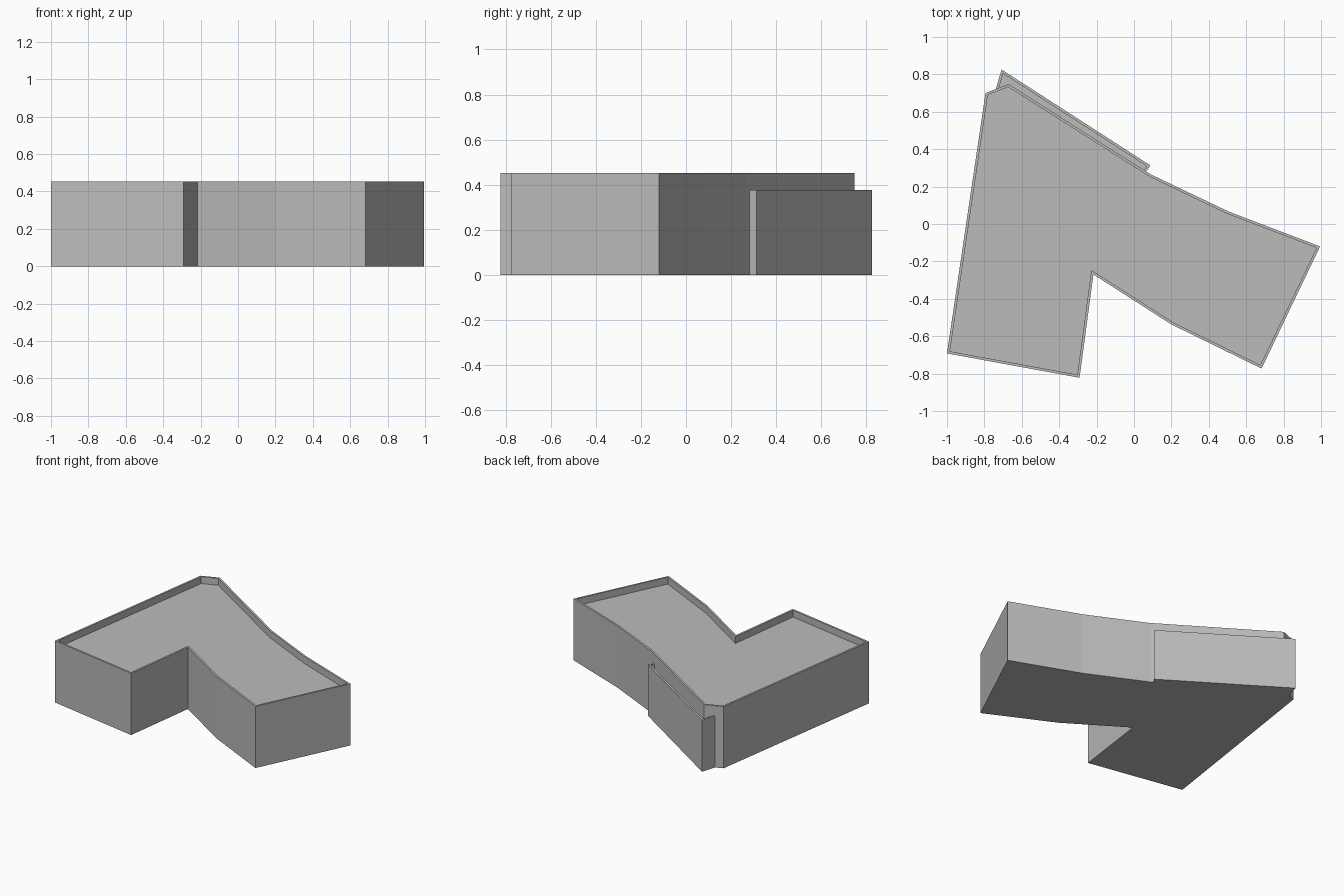
import bpy
import bmesh
from mathutils import Vector

cube = bpy.data.objects.get("Cube")
if cube:
    bpy.data.objects.remove(cube, do_unlink=True)

# One plain grey for the whole building
grey = bpy.data.materials.new("concrete_grey")
grey.use_nodes = True
colour = (0.5, 0.5, 0.5, 1.0)
grey.diffuse_color = colour
bsdf = next(n for n in grey.node_tree.nodes if n.type == "BSDF_PRINCIPLED")
bsdf.inputs["Base Color"].default_value = colour


def parapet_block(name, outline, height, wall=0.014, drop=0.05):
    """Upright prism with a sunken flat roof inside a thin parapet."""
    bm = bmesh.new()
    low = [bm.verts.new((x, y, 0)) for x, y in outline]
    high = [bm.verts.new((x, y, height)) for x, y in outline]
    bm.faces.new(low)
    roof = bm.faces.new(high)
    count = len(outline)
    for i in range(count):
        j = (i + 1) % count
        bm.faces.new((low[i], low[j], high[j], high[i]))
    bmesh.ops.recalc_face_normals(bm, faces=bm.faces)

    # Parapet rim, then the roof pushed down inside it
    bmesh.ops.inset_region(bm, faces=[roof], thickness=wall, use_even_offset=True)
    roof = bmesh.ops.extrude_discrete_faces(bm, faces=[roof])["faces"][0]
    bmesh.ops.translate(bm, verts=list(roof.verts), vec=Vector((0, 0, -drop)))
    bmesh.ops.recalc_face_normals(bm, faces=bm.faces)

    mesh = bpy.data.meshes.new(name)
    bm.to_mesh(mesh)
    bm.free()
    mesh.materials.append(grey)
    obj = bpy.data.objects.new(name, mesh)
    bpy.context.collection.objects.link(obj)
    return obj


# Main building: two wings meeting at an angle
parapet_block("main_building", [
    (-1.0, -0.692), (-0.291, -0.822), (-0.217, -0.27), (0.2, -0.537),
    (0.682, -0.773), (0.995, -0.12), (0.505, 0.067), (0.09, 0.265),
    (-0.671, 0.748), (-0.794, 0.7),
], 0.452)

# Shallow lower annex along the back wall
parapet_block("rear_annex", [
    (0.088, 0.313), (-0.708, 0.826), (-0.745, 0.7), (-0.67, 0.71), (0.045, 0.255),
], 0.377)
